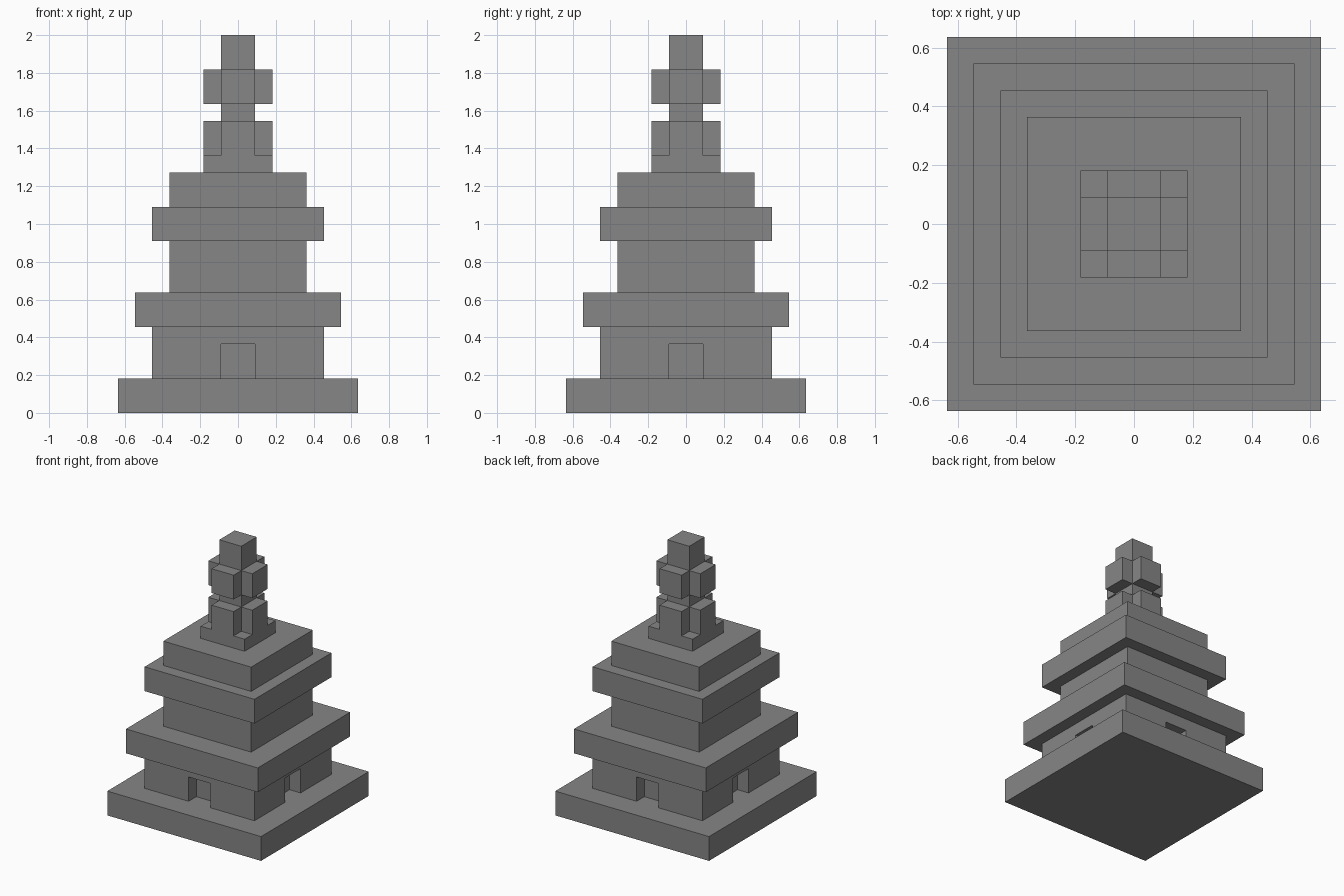
import bpy, bmesh, math

if "Cube" in bpy.data.objects:
    bpy.data.objects.remove(bpy.data.objects["Cube"], do_unlink=True)

U = 2 / 22  # one block unit

stone = bpy.data.materials.new("grey stone")
stone.use_nodes = True
GREY = (0.24, 0.24, 0.24, 1)
stone.diffuse_color = GREY
stone.node_tree.nodes["Principled BSDF"].inputs["Base Color"].default_value = GREY


def square(h):
    return [(-h, -h), (h, -h), (h, h), (-h, h)]


def cross(arm, half):
    # One arm of the plus, turned round the centre
    pts = []
    x, y = half, arm
    arm_pts = [(-x, -y), (x, -y), (x, -x)]
    for k in range(4):
        for px, py in arm_pts:
            for _ in range(k):
                px, py = -py, px
            pts.append((px, py))
    return pts


def prism(name, outline, z0, z1):
    # Upright solid from a flat outline, in block units
    bm = bmesh.new()
    base = bm.faces.new([bm.verts.new((x * U, y * U, z0 * U)) for x, y in outline])
    top = bmesh.ops.extrude_face_region(bm, geom=[base])["geom"]
    verts = [v for v in top if isinstance(v, bmesh.types.BMVert)]
    bmesh.ops.translate(bm, verts=verts, vec=(0, 0, (z1 - z0) * U))
    bmesh.ops.recalc_face_normals(bm, faces=bm.faces)
    me = bpy.data.meshes.new(name)
    bm.to_mesh(me)
    bm.free()
    me.materials.append(stone)
    ob = bpy.data.objects.new(name, me)
    bpy.context.collection.objects.link(ob)
    return ob


# Square tiers: half width, bottom, top
TIERS = [
    ("base_platform", 7, 0, 2),
    ("lower_hall", 5, 2, 5),
    ("lower_roof", 6, 5, 7),
    ("upper_hall", 4, 7, 10),
    ("upper_roof", 5, 10, 12),
    ("roof_cap", 4, 12, 14),
    ("spire_plinth", 2, 14, 15),
    ("spire_neck", 1, 17, 18),
    ("spire_tip", 1, 20, 22),
]
parts = {n: prism(n, square(h), a, b) for n, h, a, b in TIERS}

# Cross-shaped spire blocks
prism("spire_lower_cross", cross(2, 1), 15, 17)
prism("spire_upper_cross", cross(2, 1), 18, 20)

# Recessed doorway in each side of the lower hall
hall = parts["lower_hall"]
for k in range(4):
    cutter = prism("door_cutter", [(-1, -6), (1, -6), (1, -4), (-1, -4)], 1, 4)
    cutter.rotation_euler.z = k * math.pi / 2
    cutter.hide_render = True
    mod = hall.modifiers.new("doorway", "BOOLEAN")
    mod.operation = "DIFFERENCE"
    mod.solver = "EXACT"
    mod.object = cutter
    bpy.context.view_layer.objects.active = hall
    bpy.context.view_layer.update()
    bpy.ops.object.modifier_apply(modifier=mod.name)
    bpy.data.objects.remove(cutter, do_unlink=True)
